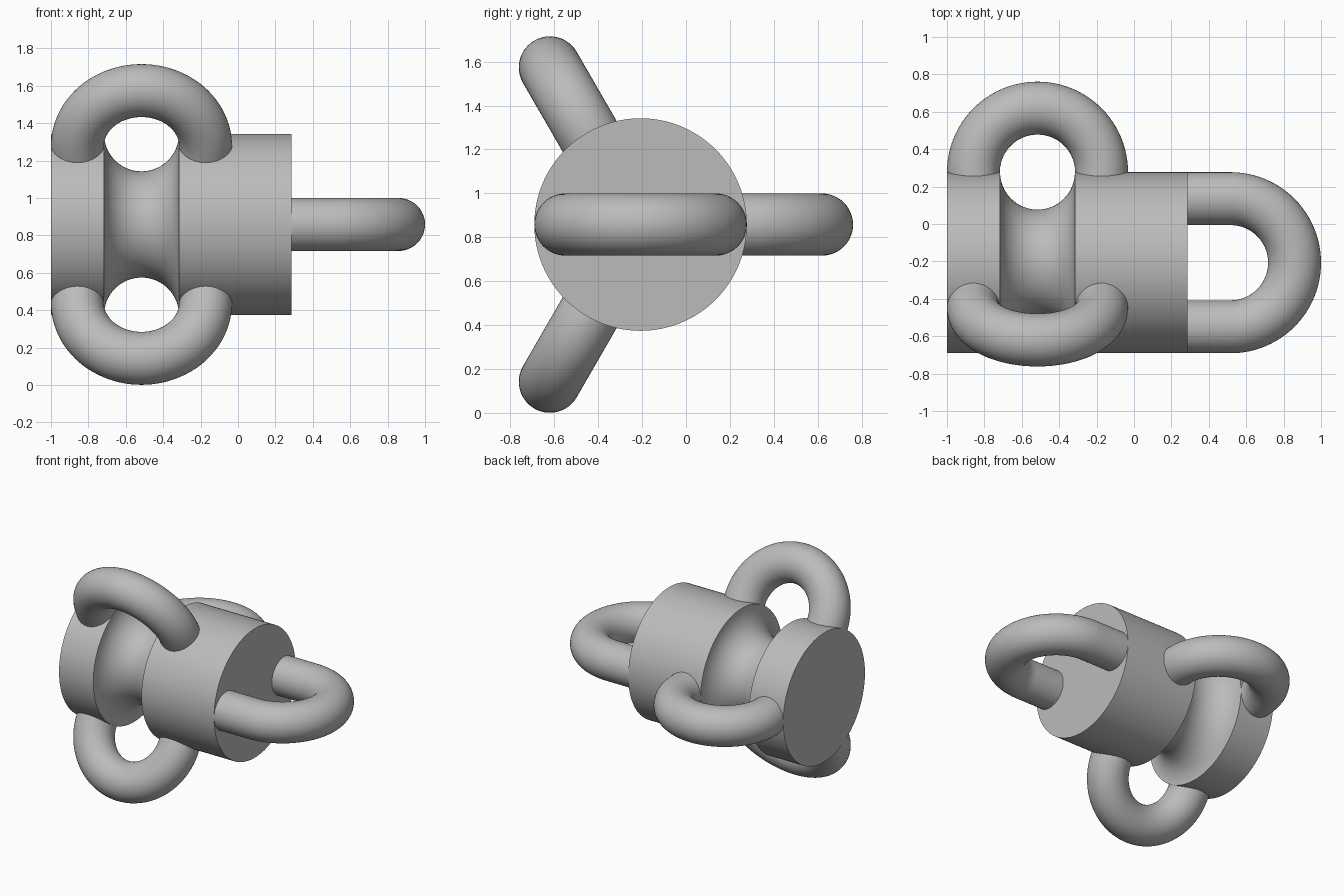
import bpy, bmesh
from math import pi, sin, cos, radians
from mathutils import Matrix, Vector

cube = bpy.data.objects.get("Cube")
if cube:
    bpy.data.objects.remove(cube)

AXIS_Y, AXIS_Z = -0.207, 0.858   # centre line of the barrel
BODY_R = 0.484
BEND_R, TUBE_R = 0.3425, 0.1415  # loop bend and tube thickness
GROOVE_X, GROOVE_R = -0.516, 0.2
LEFT_X, RIGHT_X = -1.0, 0.285

grey = bpy.data.materials.new("plain grey")
grey.use_nodes = True
colour = (0.5, 0.5, 0.5, 1)
grey.diffuse_color = colour
grey.node_tree.nodes["Principled BSDF"].inputs["Base Color"].default_value = colour


def finish(bm, name, matrix):
    bmesh.ops.remove_doubles(bm, verts=bm.verts, dist=1e-5)
    bmesh.ops.recalc_face_normals(bm, faces=bm.faces)
    mesh = bpy.data.meshes.new(name)
    bm.to_mesh(mesh)
    bm.free()
    mesh.materials.append(grey)
    obj = bpy.data.objects.new(name, mesh)
    bpy.context.collection.objects.link(obj)
    obj.matrix_world = matrix
    bpy.ops.object.select_all(action='DESELECT')
    obj.select_set(True)
    bpy.context.view_layer.objects.active = obj
    bpy.ops.object.shade_smooth_by_angle(angle=radians(35))
    return obj


def make_barrel():
    """Solid turned around x, with a half-round groove."""
    profile = [(LEFT_X, 0), (LEFT_X, BODY_R)]
    for i in range(33):
        a = pi * i / 32
        profile.append((GROOVE_X - GROOVE_R * cos(a), BODY_R - GROOVE_R * sin(a)))
    profile += [(RIGHT_X, BODY_R), (RIGHT_X, 0)]
    bm = bmesh.new()
    verts = [bm.verts.new((x, 0, r)) for x, r in profile]
    edges = [bm.edges.new(pair) for pair in zip(verts, verts[1:])]
    bmesh.ops.spin(bm, geom=verts + edges, cent=(0, 0, 0), axis=(1, 0, 0),
                   angle=2 * pi, steps=128, use_merge=True)
    finish(bm, "barrel", Matrix.Translation((0, AXIS_Y, AXIS_Z)))


def make_loop(name, leg, matrix):
    """U-shaped tube in the xy plane, bulging to +y, with straight legs."""
    bm = bmesh.new()
    path = [(BEND_R, -leg, 0)]
    path += [(BEND_R * cos(pi * i / 48), BEND_R * sin(pi * i / 48), pi * i / 48)
             for i in range(49)]
    path.append((-BEND_R, -leg, pi))
    rings = []
    for x, y, turn in path:
        ring = []
        for j in range(48):
            a = 2 * pi * j / 48
            out = TUBE_R * cos(a)
            ring.append(bm.verts.new((x + out * cos(turn), y + out * sin(turn), TUBE_R * sin(a))))
        rings.append(ring)
    for r0, r1 in zip(rings, rings[1:]):
        for j in range(48):
            k = (j + 1) % 48
            bm.faces.new((r0[j], r0[k], r1[k], r1[j]))
    bm.faces.new(rings[0])
    bm.faces.new(rings[-1])
    finish(bm, name, matrix)


make_barrel()

# Three loops bridging the groove, evenly spaced around the barrel
for name, angle in (("back_loop", 0), ("upper_front_loop", 120), ("lower_front_loop", 240)):
    make_loop(name, 0.06,
              Matrix.Translation((0, AXIS_Y, AXIS_Z))
              @ Matrix.Rotation(radians(angle), 4, 'X')
              @ Matrix.Translation((GROOVE_X, BODY_R, 0)))

# Long handle on the flat end
make_loop("end_handle", 0.24,
          Matrix.Translation((-GROOVE_X, AXIS_Y, AXIS_Z)) @ Matrix.Rotation(-pi / 2, 4, 'Z'))
